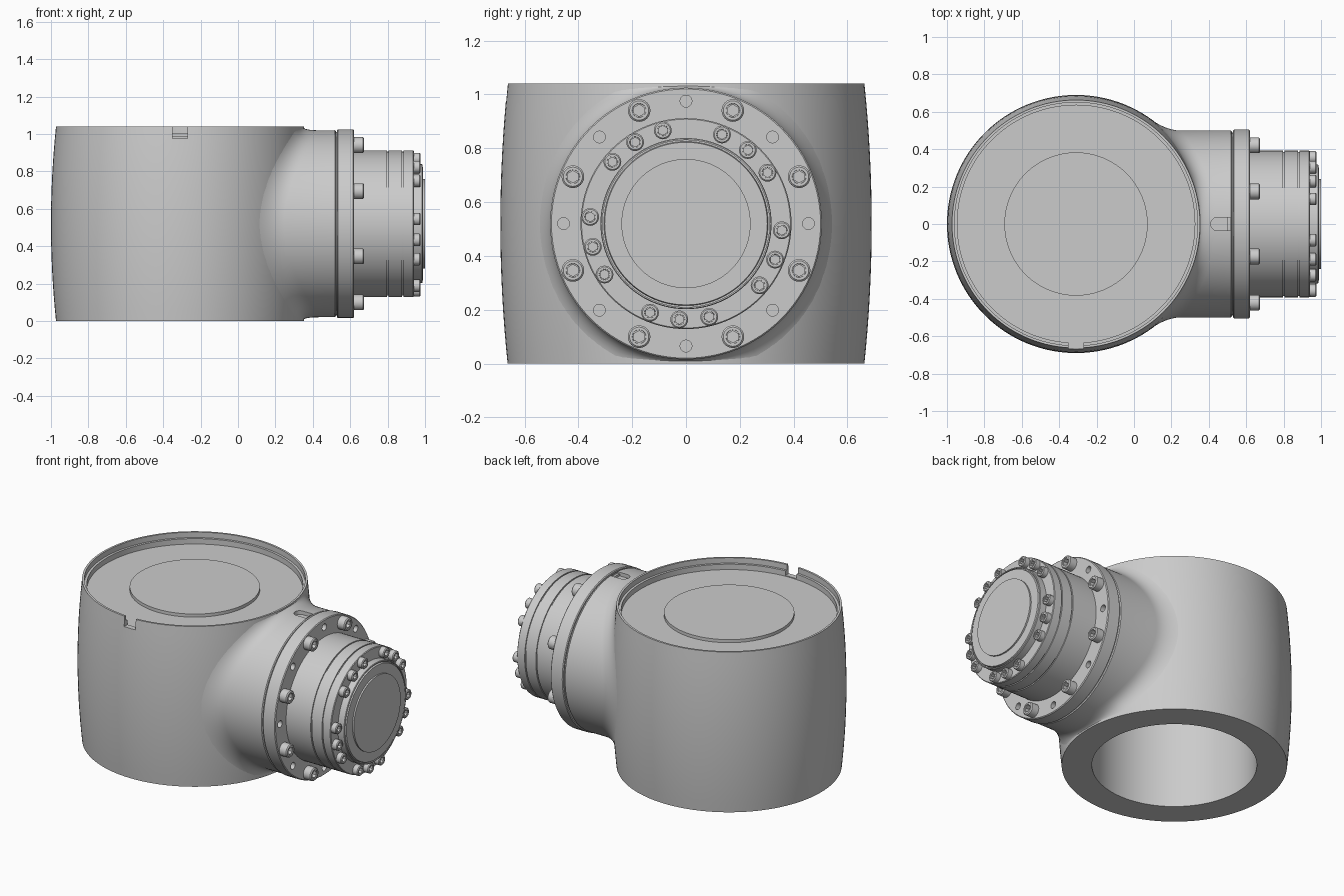
import bpy, bmesh
from math import sin, cos, pi, sqrt, radians
from mathutils import Vector

if "Cube" in bpy.data.objects:
    bpy.data.objects.remove(bpy.data.objects["Cube"])

CX, CZ = -0.31, 0.52          # barrel axis x, arm axis z


def finish(name, bm):
    bmesh.ops.recalc_face_normals(bm, faces=bm.faces)
    me = bpy.data.meshes.new(name)
    bm.to_mesh(me)
    bm.free()
    ob = bpy.data.objects.new(name, me)
    bpy.context.collection.objects.link(ob)
    return ob


def smooth(ob, angle=30):
    bpy.ops.object.select_all(action='DESELECT')
    ob.select_set(True)
    bpy.context.view_layer.objects.active = ob
    bpy.ops.object.shade_smooth_by_angle(angle=radians(angle))


def lathe(name, profile, origin, axis='X', n=96, hex_from=99):
    """Revolve (along, radius) points; rows from hex_from on become hexagonal."""
    bm = bmesh.new()
    rows = []
    for k, (h, r) in enumerate(profile):
        row = []
        for i in range(1 if r == 0 else n):
            a = 2 * pi * i / n
            rr = r
            if k >= hex_from:
                rr = r / cos((a + pi / 6) % (pi / 3) - pi / 6)
            p = (h, rr * cos(a), rr * sin(a)) if axis == 'X' else (rr * cos(a), rr * sin(a), h)
            row.append(bm.verts.new(Vector(p) + Vector(origin)))
        rows.append(row)
    for A, B in zip(rows, rows[1:]):
        for i in range(n):
            j = (i + 1) % n
            if len(A) == 1:
                bm.faces.new((A[0], B[j], B[i]))
            elif len(B) == 1:
                bm.faces.new((A[i], A[j], B[0]))
            else:
                bm.faces.new((A[i], A[j], B[j], B[i]))
    return finish(name, bm)


def cut(ob, cutter):
    m = ob.modifiers.new("cut", 'BOOLEAN')
    m.operation = 'DIFFERENCE'
    m.solver = 'EXACT'
    m.object = cutter
    bpy.ops.object.select_all(action='DESELECT')
    ob.select_set(True)
    bpy.context.view_layer.objects.active = ob
    bpy.ops.object.modifier_apply(modifier=m.name)
    bpy.data.objects.remove(cutter)


def barrel_r(z):
    return 0.69 - 0.027 * ((z - CZ) / CZ) ** 2


# Barrel housing: bulged wall, stepped rim, recessed lid with raised disc, open bore below
wall = [(1.04 * i / 16, barrel_r(1.04 * i / 16)) for i in range(17)]
profile = [(0.9, 0), (0.9, 0.485), (0, 0.485)] + wall + [
    (1.04, 0.65), (1.005, 0.65), (1.005, 0.635), (0.97, 0.635),
    (0.97, 0.383), (0.99, 0.383), (0.99, 0)]
barrel = lathe("barrel_housing", profile, (CX, 0, 0), 'Z', 128)

# Notch through the front of the rim
bm = bmesh.new()
bmesh.ops.create_cube(bm, size=1)
bmesh.ops.scale(bm, vec=(0.08, 0.14, 0.2), verts=bm.verts)
bmesh.ops.translate(bm, vec=(CX, -0.69, 1.075), verts=bm.verts)
cut(barrel, finish("notch_cutter", bm))
smooth(barrel)

# Side neck: fillet flaring from the barrel surface into a horizontal cylinder
R, D, N, S = 0.5, 0.08, 128, 8


def barrel_point(rad, t):
    y, z = rad * cos(t), CZ + rad * sin(t)
    return Vector((CX + sqrt(barrel_r(z) ** 2 - y * y), y, z))


bm = bmesh.new()
loops = []
for i in range(N):
    t = 2 * pi * i / N
    corner = barrel_point(R, t)
    outer = barrel_point(min(R + D, 0.515 / max(abs(sin(t)), 0.01)), t) - Vector((0.003, 0, 0))
    along = corner + Vector((D, 0, 0))
    pts = []
    for s in range(S + 1):
        u = s / S
        pts.append(outer * (1 - u) ** 2 + corner * 2 * u * (1 - u) + along * u * u)
    for x, r in ((0.518, R), (0.523, R - 0.006)):
        pts.append(Vector((x, r * cos(t), CZ + r * sin(t))))
    loops.append([bm.verts.new(p) for p in pts])
inner = bm.verts.new((0.28, 0, CZ))
end = bm.verts.new((0.523, 0, CZ))
for i in range(N):
    A, B = loops[i], loops[(i + 1) % N]
    bm.faces.new((inner, A[0], B[0]))
    bm.faces.new((end, B[-1], A[-1]))
    for k in range(len(A) - 1):
        bm.faces.new((A[k], A[k + 1], B[k + 1], B[k]))
neck = finish("side_neck", bm)

# Round-ended slot on top of the neck
bm = bmesh.new()
outline = [(0.445 + 0.035 * cos(a), 0.035 * sin(a))
           for a in [pi / 2 + pi * k / 12 for k in range(13)]]
outline += [(0.515, -0.035), (0.515, 0.035)]
face = bm.faces.new([bm.verts.new((x, y, 0.995)) for x, y in outline])
ext = bmesh.ops.extrude_face_region(bm, geom=[face])
bmesh.ops.translate(bm, vec=(0, 0, 0.1),
                    verts=[v for v in ext["geom"] if isinstance(v, bmesh.types.BMVert)])
cut(neck, finish("slot_cutter", bm))
smooth(neck)

# Flange with a seam behind it and eight small holes in its face
seam = lathe("flange_seam", [(0.5, 0), (0.5, 0.49), (0.55, 0.49), (0.55, 0)], (0, 0, CZ))
smooth(seam)
flange = lathe("flange", [(0.53, 0), (0.53, 0.5), (0.535, 0.505), (0.615, 0.505),
                          (0.62, 0.5), (0.62, 0)], (0, 0, CZ))
for k in range(8):
    a = k * pi / 4
    cut(flange, lathe("hole_cutter", [(0.57, 0), (0.57, 0.022), (0.65, 0.022), (0.65, 0)],
                      (0, 0.455 * cos(a), CZ + 0.455 * sin(a)), n=20))
smooth(flange)

# Output hub: grooved drum with a stepped end boss
hub_profile = [(0.6, 0), (0.6, 0.392)]
for g in (0.80, 0.88):
    hub_profile += [(g - 0.004, 0.392), (g - 0.004, 0.385), (g + 0.004, 0.385), (g + 0.004, 0.392)]
hub_profile += [(0.936, 0.392), (0.94, 0.388), (0.94, 0.318), (0.983, 0.318), (0.986, 0.315),
                (0.986, 0.31), (0.978, 0.31), (0.978, 0.305), (0.99, 0.302),
                (0.99, 0.24), (1.0, 0.24), (1.0, 0)]
smooth(lathe("output_hub", hub_profile, (0, 0, CZ)))


# Socket-head bolts
def bolt(name, x, ring, angle, r, h):
    a = radians(angle)
    prof = [(-0.01, 0), (-0.01, r), (h - 0.15 * r, r), (h, 0.85 * r), (h, 0.62 * r),
            (h - 0.1 * r, 0.6 * r), (h - 0.1 * r, 0.45 * r), (h - 0.7 * r, 0.45 * r), (h - 0.7 * r, 0)]
    smooth(lathe(name, prof, (x, ring * cos(a), CZ + ring * sin(a)), n=24, hex_from=6))


for k in range(8):
    bolt("flange_bolt", 0.62, 0.455, 22.5 + 45 * k, 0.042, 0.054)
for k in range(5):
    for off in (-18, 0, 18):
        bolt("hub_bolt", 0.94, 0.357, 50 + 72 * k + off, 0.033, 0.036)
